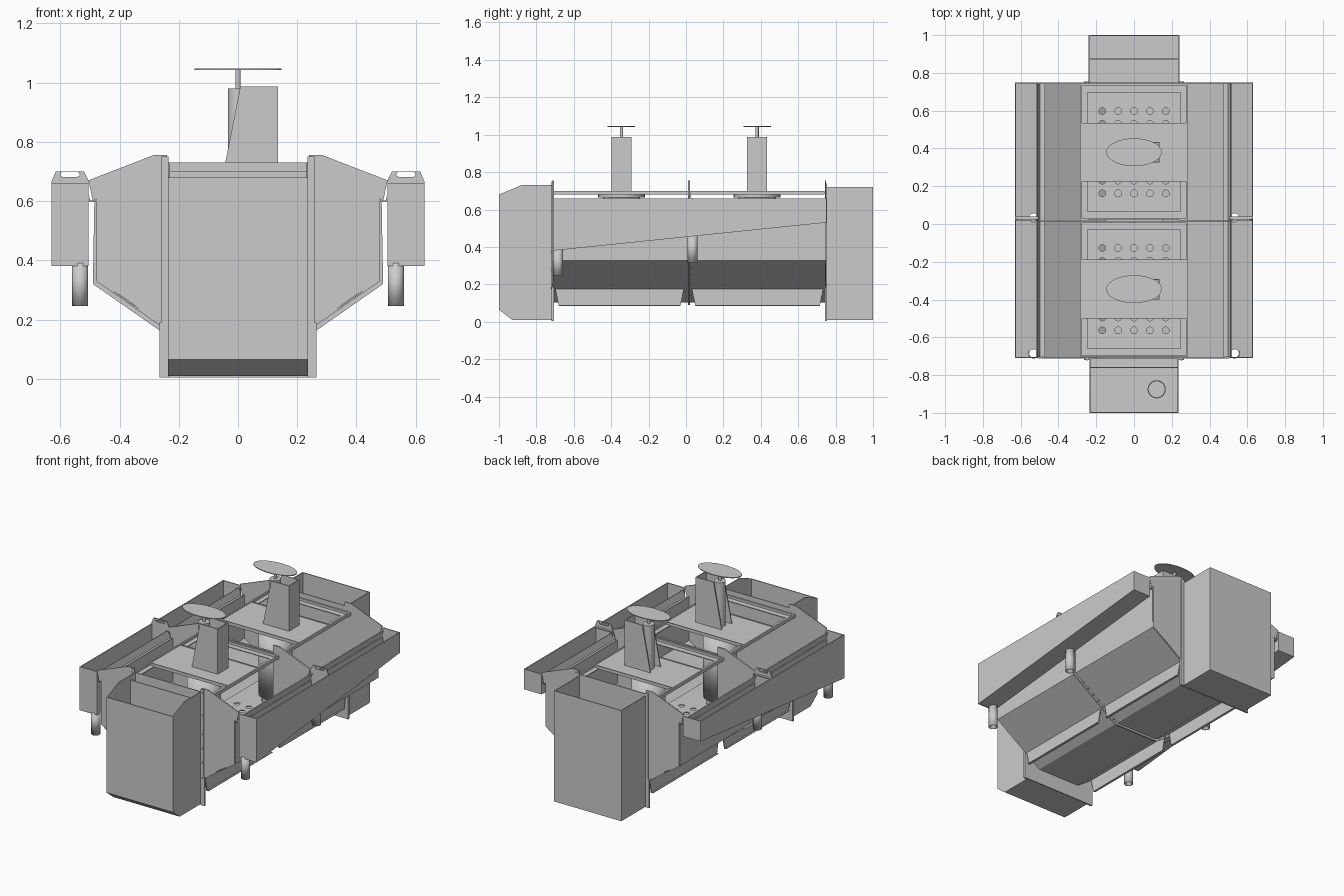
import bpy, bmesh, math
from mathutils import Vector, Matrix

if "Cube" in bpy.data.objects:
    bpy.data.objects.remove(bpy.data.objects["Cube"])

T = 0.006  # sheet thickness
AX = {'x': lambda p, a, b: (p, a, b), 'y': lambda p, a, b: (a, p, b), 'z': lambda p, a, b: (a, b, p)}


def finish(name, bm):
    bmesh.ops.recalc_face_normals(bm, faces=bm.faces)
    me = bpy.data.meshes.new(name)
    bm.to_mesh(me)
    bm.free()
    ob = bpy.data.objects.new(name, me)
    bpy.context.collection.objects.link(ob)
    return ob


def prism(name, pts, axis, pos, thick=T):
    """Outline extruded along an axis, from pos to pos + thick."""
    bm = bmesh.new()
    f = bm.faces.new([bm.verts.new(AX[axis](pos, a, b)) for a, b in pts])
    ext = bmesh.ops.extrude_face_region(bm, geom=[f])
    vs = [v for v in ext['geom'] if isinstance(v, bmesh.types.BMVert)]
    bmesh.ops.translate(bm, verts=vs, vec=AX[axis](thick, 0, 0))
    return finish(name, bm)


def box(name, x0, x1, y0, y1, z0, z1):
    return prism(name, [(x0, y0), (x1, y0), (x1, y1), (x0, y1)], 'z', z0, z1 - z0)


def cylinders(name, places, r, h, axis='z', n=24, sy=1, caps=True):
    """One mesh with a cylinder standing on every place."""
    bm = bmesh.new()
    for p in places:
        m = Matrix.Translation(p)
        if axis == 'y':
            m = m @ Matrix.Rotation(math.pi / 2, 4, 'X')
        m = m @ Matrix.Diagonal((1, sy, 1, 1)) @ Matrix.Translation((0, 0, h / 2))
        bmesh.ops.create_cone(bm, cap_ends=caps, segments=n, radius1=r, radius2=r, depth=h, matrix=m)
    ob = finish(name, bm)
    for poly in ob.data.polygons:
        poly.use_smooth = len(poly.vertices) == 4
    return ob


def tube(name, places, r, h):
    ob = cylinders(name, places, r, h, caps=False)
    m = ob.modifiers.new('wall', 'SOLIDIFY')
    m.thickness = 0.005
    return ob


def sheet(name, pts, y0, y1):
    """Open xz profile pulled along y and thickened."""
    bm = bmesh.new()
    rows = [[bm.verts.new((x, y, z)) for x, z in pts] for y in (y0, y1)]
    for i in range(len(pts) - 1):
        bm.faces.new((rows[0][i], rows[0][i + 1], rows[1][i + 1], rows[1][i]))
    ob = finish(name, bm)
    m = ob.modifiers.new('wall', 'SOLIDIFY')
    m.thickness = T
    m.offset = 0
    return ob


def cut(ob, cutter):
    m = ob.modifiers.new('holes', 'BOOLEAN')
    m.operation = 'DIFFERENCE'
    m.object = cutter
    cutter.hide_render = True
    cutter.hide_viewport = True


def mirror_pts(half):
    return half + [(-a, b) for a, b in reversed(half)]


# Tank shell and end plates
half = [(.475, .61), (.475, .33), (.15, .105)]
sheet('tank_shell', mirror_pts(half), -.71, .745)
end = [(.265, .005), (.265, .185), (.38, .27), (.475, .33), (.475, .61),
       (.49, .60), (.505, .67), (.285, .755), (.24, .755), (.24, .73)]
prism('front_end_plate', mirror_pts(end), 'y', -.713)
prism('back_end_plate', mirror_pts(end), 'y', .742)

for s, side in ((1, 'right'), (-1, 'left')):
    # Middle joint flange with open centre
    wing = [(0, .09), (.16, .09), (.49, .32), (.485, .60), (.505, .67), (.285, .755),
            (.24, .755), (.24, .2), (.15, .12), (0, .12)]
    prism('middle_flange_' + side, [(s * a, b) for a, b in wing], 'y', .012, .01)

    # Skirts beneath the sloped walls
    for y0, y1 in ((-.70, -.01), (.03, .735)):
        prism('skirt_' + side, [(y0, .18), (y1, .18), (y1 - .02, .085), (y0 + .02, .085)], 'x', s * .25, s * T)
        box('skirt_lip_' + side, s * .25, s * .265, y0 + .02, y1 - .02, .085, .089)

    # Froth lip over the tank wall
    sheet('froth_lip_' + side, [(s * .475, .60), (s * .50, .60), (s * .515, .645)], -.705, .74)

    # Sloping launder channel
    wall = [(-.71, .38), (.75, .53), (.75, .66), (-.71, .66)]
    prism('launder_outer_wall_' + side, wall, 'x', s * .63, -s * T)
    prism('launder_inner_wall_' + side, wall[:2] + [(.75, .60), (-.71, .60)], 'x', s * .505, s * T)
    floor = prism('launder_floor_' + side, [(-.71, .38), (.75, .53), (.75, .536), (-.71, .386)],
                  'x', s * .505, s * .125)
    box('launder_front_wall_' + side, s * .505, s * .63, -.71, -.704, .38, .66)
    box('launder_back_wall_' + side, s * .505, s * .63, .744, .75, .53, .66)
    cut(floor, cylinders('drain_cutter_' + side, [(s * .533, -.685, .3), (s * .533, .035, .3)], .022, .3))
    tube('front_drain_' + side, [(s * .533, -.685, .245)], .027, .145)
    tube('middle_drain_' + side, [(s * .533, .035, .315)], .027, .145)

    # Launder divider with slotted lifting lug
    lug = [(.505, .46), (.63, .46), (.63, .665), (.615, .70), (.52, .70), (.505, .67)]
    lug = prism('lifting_lug_' + side, [(s * a, b) for a, b in lug], 'y', .018, .008)
    slot = [(s * .567 + dx * .025 + .008 * math.cos(math.radians(t)), .690 + .008 * math.sin(math.radians(t)))
            for dx, ts in ((1, (-90, -45, 0, 45, 90)), (-1, (90, 135, 180, 225, 270))) for t in ts]
    cut(lug, prism('slot_cutter_' + side, slot, 'y', 0, .05))
    box('lug_flange_' + side, s * .505, s * .63, .018, .04, .655, .661)

    # Box flanges with bolts
    for y, h, tag in ((-.719, .75, 'front'), (.748, .74, 'back')):
        box('%s_flange_%s' % (tag, side), s * .235, s * .265, y, y + T, .005, .19)
        box('%s_flange_strip_%s' % (tag, side), s * .235, s * .258, y, y + T, .19, h)
    bolts = [(s * .25, -.717, z) for z in (.18, .28, .37, .465, .585, .73)]
    cylinders('flange_bolts_' + side, bolts, .005, .006, 'y', 8)
    cylinders('joint_bolts_' + side, [(s * (.18 + .04 * i), .03, .118 + .0277 * i) for i in range(7)],
              .005, .012, 'y', 8)

# Front feed box: chamfered sides, open top
fside = [(-.713, .01), (-.93, .01), (-1, .065), (-1, .68), (-.88, .73), (-.713, .73)]
bside = [(.745, .008), (1, .008), (1, .72), (.745, .72)]
for s in (1, -1):
    prism('feed_box_side', fside, 'x', s * .236, -s * T)
    prism('discharge_box_side', bside, 'x', s * .24, -s * T)
prism('feed_box_front', [(-1, .065), (-1, .68), (-.994, .68), (-.994, .068), (-.928, .016), (-.713, .016),
                         (-.713, .01), (-.93, .01)], 'x', -.236, .472)
box('feed_box_shelf', -.23, .23, -.995, -.71, .35, .356)
box('feed_box_baffle', -.23, .23, -.763, -.757, .3, .70)
cylinders('feed_port_cover', [(-.12, -.875, .356)], .05, .004)
tube('feed_pipe', [(.12, -.875, .356)], .048, .08)

# Back discharge box
box('discharge_box_back', -.24, .24, .994, 1, .008, .72)
box('discharge_box_floor', -.24, .24, .745, 1, .008, .014)
box('discharge_box_shelf', -.235, .235, .745, .995, .35, .356)
box('discharge_box_weir', -.235, .235, .872, .878, .3, .60)
cylinders('discharge_port_covers', [(-.12, .81, .356), (.12, .81, .356)], .05, .004)

# Two mixing cells
for yc, tag in ((-.345, 'front'), (.38, 'back')):
    # Perforated false floor
    ff = box('false_floor_' + tag, -.25, .25, yc - .34, yc + .34, .18, .186)
    holes = [(x * .084, yc + sy * dy, .15) for x in range(-2, 3) for sy in (-1, 1) for dy in (.15, .218)]
    cut(ff, cylinders('floor_cutter_' + tag, holes, .018, .06, n=16))

    # Top frame of angle bars
    for s in (-1, 1):
        box('frame_side_bar_' + tag, s * .275, s * .285, yc - .36, yc + .36, .68, .70)
        box('frame_side_leg_' + tag, s * .245, s * .28, yc - .36, yc + .36, .68, .685)
        box('frame_end_bar_' + tag, -.28, .28, yc + s * .35, yc + s * .36, .68, .70)
        box('frame_end_leg_' + tag, -.28, .28, yc + s * .315, yc + s * .355, .68, .685)
        box('deck_rib_' + tag, -.28, .28, yc + s * .15, yc + s * .156, .68, .70)
    box('deck_' + tag, -.285, .275, yc - .155, yc + .155, .69, .696)

    # Standpipe, shaft, impeller and pulley
    cylinders('standpipe_collar_' + tag, [(0, yc, .665)], .125, .02, n=32)
    tube('standpipe_' + tag, [(0, yc, .24)], .1, .43)
    cylinders('impeller_' + tag, [(0, yc, .195)], .08, .05)
    cylinders('bearing_housing_' + tag, [(0, yc, .69)], .034, .29)
    cylinders('shaft_' + tag, [(0, yc, .24)], .009, .805, n=16)
    cylinders('pulley_' + tag, [(0, yc, 1.042)], .147, .005, n=48, sy=.5)

    # Bearing guard, open to the left
    guard = [(-.05, .695), (.135, .695), (.135, .987), (.008, .987)]
    for s in (-1, 1):
        prism('guard_side_' + tag, guard, 'y', yc + s * .054, -s * T)
    box('guard_back_' + tag, .129, .135, yc - .054, yc + .054, .695, .987)
